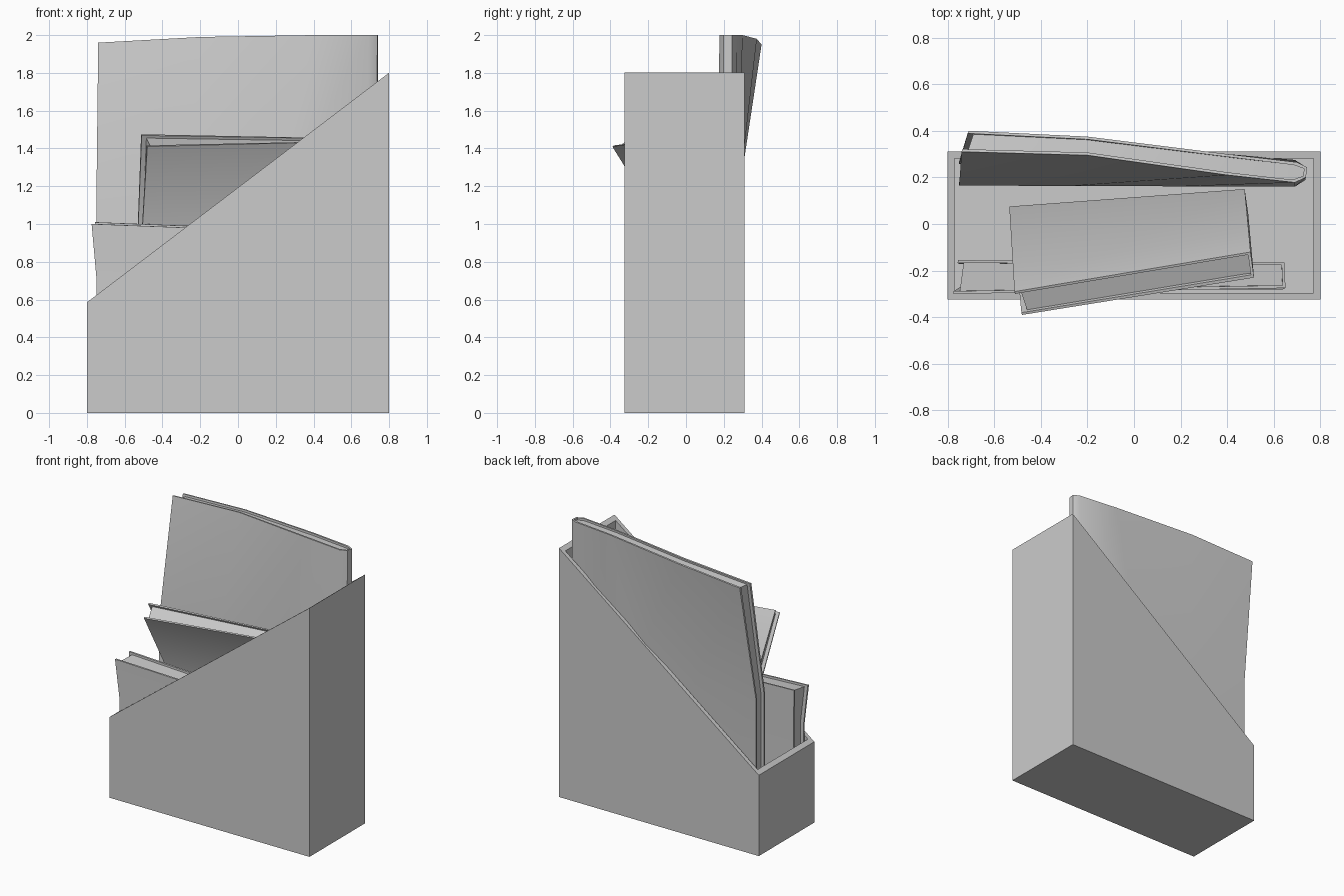
import bpy
import bmesh
from mathutils import Vector

if "Cube" in bpy.data.objects:
    bpy.data.objects.remove(bpy.data.objects["Cube"], do_unlink=True)

FLOOR = 0.03
COVER = 0.012

grey = bpy.data.materials.new("plain_grey")
grey.use_nodes = True
colour = (0.6, 0.6, 0.6, 1)
grey.diffuse_color = colour
grey.node_tree.nodes["Principled BSDF"].inputs["Base Color"].default_value = colour


def finish(name, bm, smooth=False):
    """Turn a bmesh into a named, coloured object."""
    bmesh.ops.recalc_face_normals(bm, faces=bm.faces)
    mesh = bpy.data.meshes.new(name)
    bm.to_mesh(mesh)
    bm.free()
    mesh.materials.append(grey)
    obj = bpy.data.objects.new(name, mesh)
    bpy.context.collection.objects.link(obj)
    if smooth:
        bpy.ops.object.select_all(action='DESELECT')
        obj.select_set(True)
        bpy.context.view_layer.objects.active = obj
        bpy.ops.object.shade_smooth_by_angle(angle=0.6)
    return obj


def strip(bm, a, b, closed=False):
    """Bridge two equally long vertex lists with quads."""
    count = len(a) if closed else len(a) - 1
    for i in range(count):
        j = (i + 1) % len(a)
        bm.faces.new((a[i], a[j], b[j], b[i]))


def rim_height(x):
    return 0.585 + (x + 0.8) * 0.76


def build_box():
    """Open file box with a sloping rim."""
    bm = bmesh.new()

    def ring(inset, height):
        x, front, back = 0.8 - inset, -0.325 + inset, 0.31 - inset
        corners = ((-x, front), (x, front), (x, back), (-x, back))
        return [bm.verts.new((cx, cy, height(cx))) for cx, cy in corners]

    rings = [ring(0, lambda x: 0), ring(0, rim_height),
             ring(FLOOR, rim_height), ring(FLOOR, lambda x: FLOOR)]
    for lower, upper in zip(rings, rings[1:]):
        strip(bm, lower, upper, closed=True)
    bm.faces.new(rings[0])
    bm.faces.new(rings[-1])
    finish("file_box", bm)


def section(front, back, bulge):
    """Outer and inner lines of a cover, running round the spine."""
    f, b = front[-1], back[-1]
    out = Vector((bulge, 0, 0))
    spine = [f.lerp(b, 0.25) + out, f.lerp(b, 0.75) + out]
    outer = front + spine + back[::-1]
    inner_front, inner_back = [], []
    for p, q in zip(front, back):
        step = (q - p).normalized() * COVER
        inner_front.append(p + step)
        inner_back.append(q - step)
    shift = Vector((COVER, 0, 0))
    inner_front[-1] -= shift
    inner_back[-1] -= shift
    inner = inner_front + [p - shift for p in spine] + inner_back[::-1]
    # keep the inner spine line between the two boards
    n = len(front)
    inner[n] = inner[n - 1].lerp(inner[n + 2], 0.25) + out
    inner[n + 1] = inner[n - 1].lerp(inner[n + 2], 0.75) + out
    return outer, inner


def spread(ends, count):
    a, b = map(Vector, ends)
    return [a.lerp(b, i / (count - 1)) for i in range(count)]


def build_book(name, top, bend, bottom, bulge):
    """Loft a cover and page block through bottom, bend and top lines."""
    top = [[Vector(p) for p in line] for line in top]
    n = len(top[0])
    rows = [[spread(line, n) for line in bottom],
            [spread(line, n) for line in bend], top]
    sections = [section(f, b, bulge) for f, b in rows]

    # cover
    bm = bmesh.new()
    outer = [[bm.verts.new(p) for p in s[0]] for s in sections]
    inner = [[bm.verts.new(p) for p in s[1]] for s in sections]
    for r in range(len(rows) - 1):
        strip(bm, outer[r], outer[r + 1])
        strip(bm, inner[r], inner[r + 1])
        for end in (0, -1):
            bm.faces.new((outer[r][end], outer[r + 1][end],
                          inner[r + 1][end], inner[r][end]))
    for r in (0, -1):
        strip(bm, outer[r], inner[r])
    finish(name + "_cover", bm, smooth=True)

    # pages, set back from the top and the open side
    lines = [[p.copy() for p in s[1]] for s in sections]
    for p, below in zip(lines[-1], lines[-2]):
        p += (below - p).normalized() * 0.015
    for line in lines:
        line[0] += (line[1] - line[0]).normalized() * 0.025
        line[-1] += (line[-2] - line[-1]).normalized() * 0.025
    bm = bmesh.new()
    loops = [[bm.verts.new(p) for p in line] for line in lines]
    for lower, upper in zip(loops, loops[1:]):
        strip(bm, lower, upper, closed=True)
    half = len(loops[0]) // 2
    for loop in (loops[0], loops[-1]):
        strip(bm, loop[:half], loop[::-1][:half])
    finish(name + "_pages", bm, smooth=True)


def dropped(lines):
    return [[(x, y, FLOOR) for x, y, z in line] for line in lines]


build_box()

# tall book leaning over the back wall
bend = [[(-0.75, 0.165, 1.1), (0.69, 0.16, 1.1)],
        [(-0.75, 0.27, 1.1), (0.69, 0.275, 1.1)]]
build_book(
    "tall_book",
    [[(-0.74, 0.31, 1.96), (-0.2, 0.295, 1.99), (0.4, 0.21, 2), (0.69, 0.178, 2)],
     [(-0.71, 0.4, 1.95), (-0.2, 0.375, 1.98), (0.4, 0.3, 2), (0.7, 0.265, 2)]],
    bend, dropped(bend), 0.045)

# middle book tipped forwards
bend = [[(-0.515, -0.03, 0.83), (0.49, 0.045, 0.85)],
        [(-0.535, 0.075, 0.88), (0.475, 0.15, 0.89)]]
build_book(
    "middle_book",
    [[(-0.48, -0.39, 1.41), (0.515, -0.23, 1.435)],
     [(-0.513, -0.29, 1.475), (0.5, -0.12, 1.455)]],
    bend, dropped(bend), 0)

# short book behind the front wall
bend = [[(-0.75, -0.285, 0.72), (0.64, -0.28, 0.7)],
        [(-0.75, -0.16, 0.72), (0.64, -0.165, 0.7)]]
build_book(
    "short_book",
    [[(-0.775, -0.3, 1), (0.65, -0.275, 0.945)],
     [(-0.755, -0.155, 1.01), (0.645, -0.165, 0.955)]],
    bend, dropped(bend), 0)
